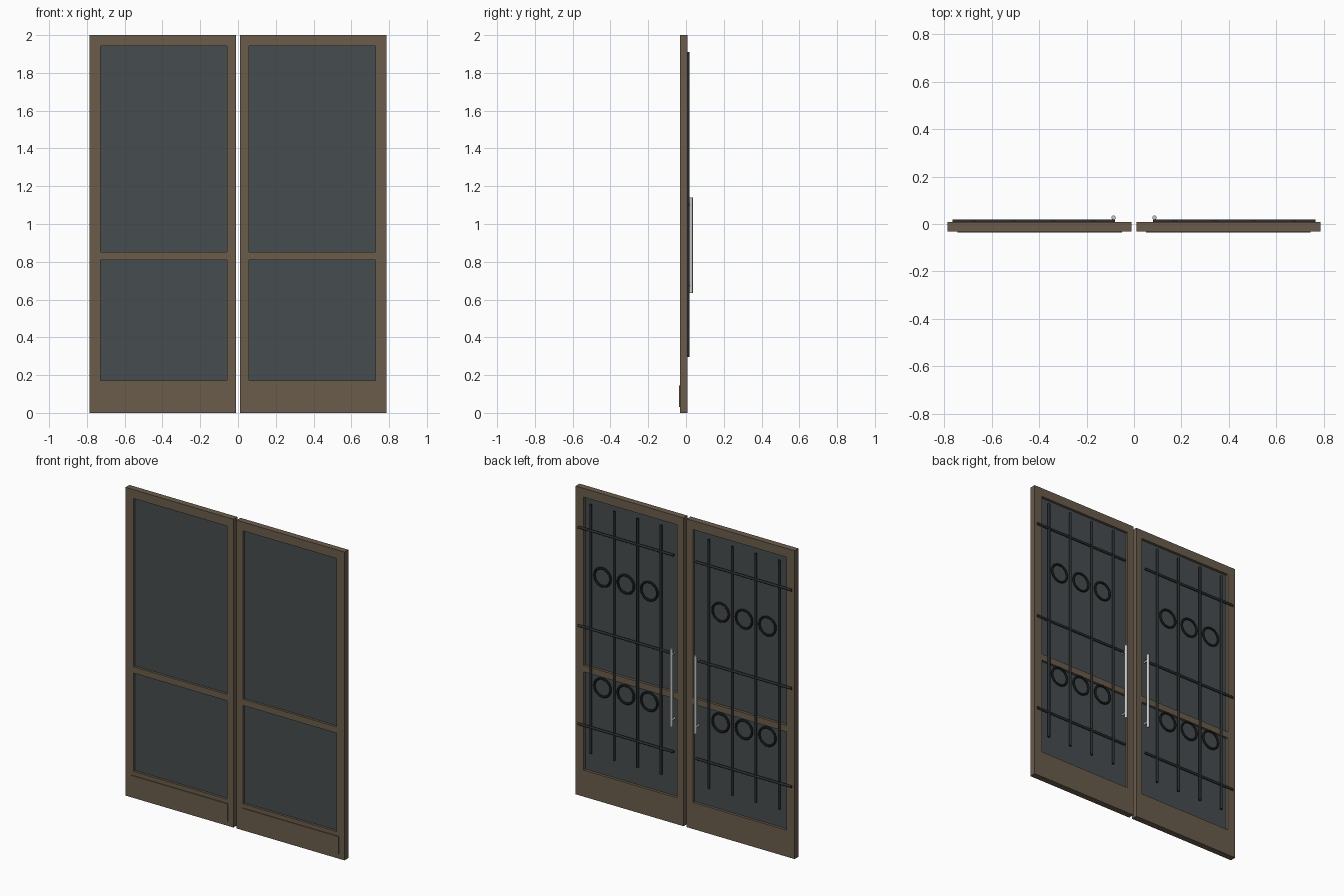
import bpy, bmesh, math
from mathutils import Matrix, Vector

cube = bpy.data.objects.get("Cube")
if cube:
    bpy.data.objects.remove(cube, do_unlink=True)


def material(name, rgb, rough=0.6, metal=0.0):
    m = bpy.data.materials.new(name)
    m.use_nodes = True
    m.diffuse_color = (*rgb, 1)
    bsdf = m.node_tree.nodes["Principled BSDF"]
    bsdf.inputs["Base Color"].default_value = (*rgb, 1)
    bsdf.inputs["Roughness"].default_value = rough
    bsdf.inputs["Metallic"].default_value = metal
    return m


BROWN = material("bronze_brown", (0.145, 0.107, 0.073))
GLASS = material("smoked_glass", (0.061, 0.074, 0.078), 0.3)
IRON = material("dark_iron", (0.022, 0.026, 0.027))
STEEL = material("brushed_steel", (0.58, 0.58, 0.58), 0.35)

# Door dimensions, measured outward from the centre line
INNER, OUTER, HEIGHT = 0.011, 0.786, 2.0
FRONT, BACK = -0.031, 0.009
XS = (INNER, 0.057, 0.728, OUTER)
ZS = (0, 0.172, 0.81, 0.851, 1.943, HEIGHT)
GLASS_ROWS = (1, 3)


def finish(bm, name, mat, smooth=False):
    bmesh.ops.recalc_face_normals(bm, faces=bm.faces)
    mesh = bpy.data.meshes.new(name)
    bm.to_mesh(mesh)
    bm.free()
    mesh.materials.append(mat)
    obj = bpy.data.objects.new(name, mesh)
    bpy.context.collection.objects.link(obj)
    if smooth:
        bpy.ops.object.select_all(action='DESELECT')
        obj.select_set(True)
        bpy.context.view_layer.objects.active = obj
        bpy.ops.object.shade_smooth_by_angle()
    return obj


def add_box(bm, lo, hi):
    lo, hi = Vector(lo), Vector(hi)
    size = hi - lo
    mat = Matrix.Translation((lo + hi) / 2) @ Matrix.Diagonal((*size, 1))
    bmesh.ops.create_cube(bm, size=1, matrix=mat)


def add_rod(bm, a, b, radius, sides=16):
    a, b = Vector(a), Vector(b)
    turn = (b - a).to_track_quat('Z', 'Y').to_matrix().to_4x4()
    bmesh.ops.create_cone(bm, cap_ends=True, segments=sides, radius1=radius,
                          radius2=radius, depth=(b - a).length,
                          matrix=Matrix.Translation((a + b) / 2) @ turn)


def add_ring(bm, centre, major, minor, steps=32, sides=10):
    rows = []
    for i in range(steps):
        a = math.tau * i / steps
        row = []
        for j in range(sides):
            b = math.tau * j / sides
            r = major + minor * math.cos(b)
            offset = Vector((r * math.cos(a), minor * math.sin(b), r * math.sin(a)))
            row.append(bm.verts.new(Vector(centre) + offset))
        rows.append(row)
    for i in range(steps):
        p, q = rows[i], rows[(i + 1) % steps]
        for j in range(sides):
            k = (j + 1) % sides
            bm.faces.new((p[j], p[k], q[k], q[j]))


def build_frame(s, name):
    # One flat lattice with the two openings left out, extruded to thickness
    bm = bmesh.new()
    grid = [[bm.verts.new((s * x, FRONT, z)) for x in XS] for z in ZS]
    for r in range(len(ZS) - 1):
        for c in range(len(XS) - 1):
            if c == 1 and r in GLASS_ROWS:
                continue
            bm.faces.new((grid[r][c], grid[r][c + 1],
                          grid[r + 1][c + 1], grid[r + 1][c]))
    out = bmesh.ops.extrude_face_region(bm, geom=bm.faces[:], use_keep_orig=True)
    moved = [v for v in out["geom"] if isinstance(v, bmesh.types.BMVert)]
    bmesh.ops.translate(bm, verts=moved, vec=(0, BACK - FRONT, 0))
    finish(bm, name, BROWN)


def build_door(s, side):
    build_frame(s, side + "_door_frame")

    # Glass panes, recessed on both faces
    bm = bmesh.new()
    for r in GLASS_ROWS:
        x0, x1 = sorted((s * XS[1], s * XS[2]))
        add_box(bm, (x0, -0.016, ZS[r]), (x1, -0.008, ZS[r + 1]))
    finish(bm, side + "_glass_panes", GLASS)

    # Kick plate on the front
    bm = bmesh.new()
    x0, x1 = sorted((s * 0.05, s * 0.745))
    add_box(bm, (x0, -0.036, 0.03), (x1, FRONT, 0.145))
    finish(bm, side + "_kick_plate", BROWN)

    # Iron grille on the back: uprights, crossbars and rings between uprights
    y, radius, mid_x, mid_z, gap = 0.011, 0.008, 0.424, 1.102, 0.168
    bm = bmesh.new()
    for i in range(4):
        x = s * (mid_x + (i - 1.5) * gap)
        add_rod(bm, (x, y, 0.295), (x, y, 1.91), radius)
    for i in (-1, 0, 1):
        z = mid_z + i * 0.638
        add_rod(bm, (s * 0.081, y, z), (s * 0.766, y, z), radius)
    finish(bm, side + "_grille_bars", IRON, True)

    bm = bmesh.new()
    for i in (-1, 0, 1):
        for k in (-1, 1):
            add_ring(bm, (s * (mid_x + i * gap), y, mid_z + k * 0.358), 0.058, 0.007)
    finish(bm, side + "_grille_rings", IRON, True)

    # Pull handle with two standoffs
    bm = bmesh.new()
    x, y = s * 0.086, 0.027
    add_rod(bm, (x, y, 0.635), (x, y, 1.14), 0.009, 20)
    for z in (0.675, 1.1):
        add_rod(bm, (x, -0.009, z), (x, y, z), 0.006)
    finish(bm, side + "_pull_handle", STEEL, True)


for sign, label in ((1, "left"), (-1, "right")):
    build_door(sign, label)
